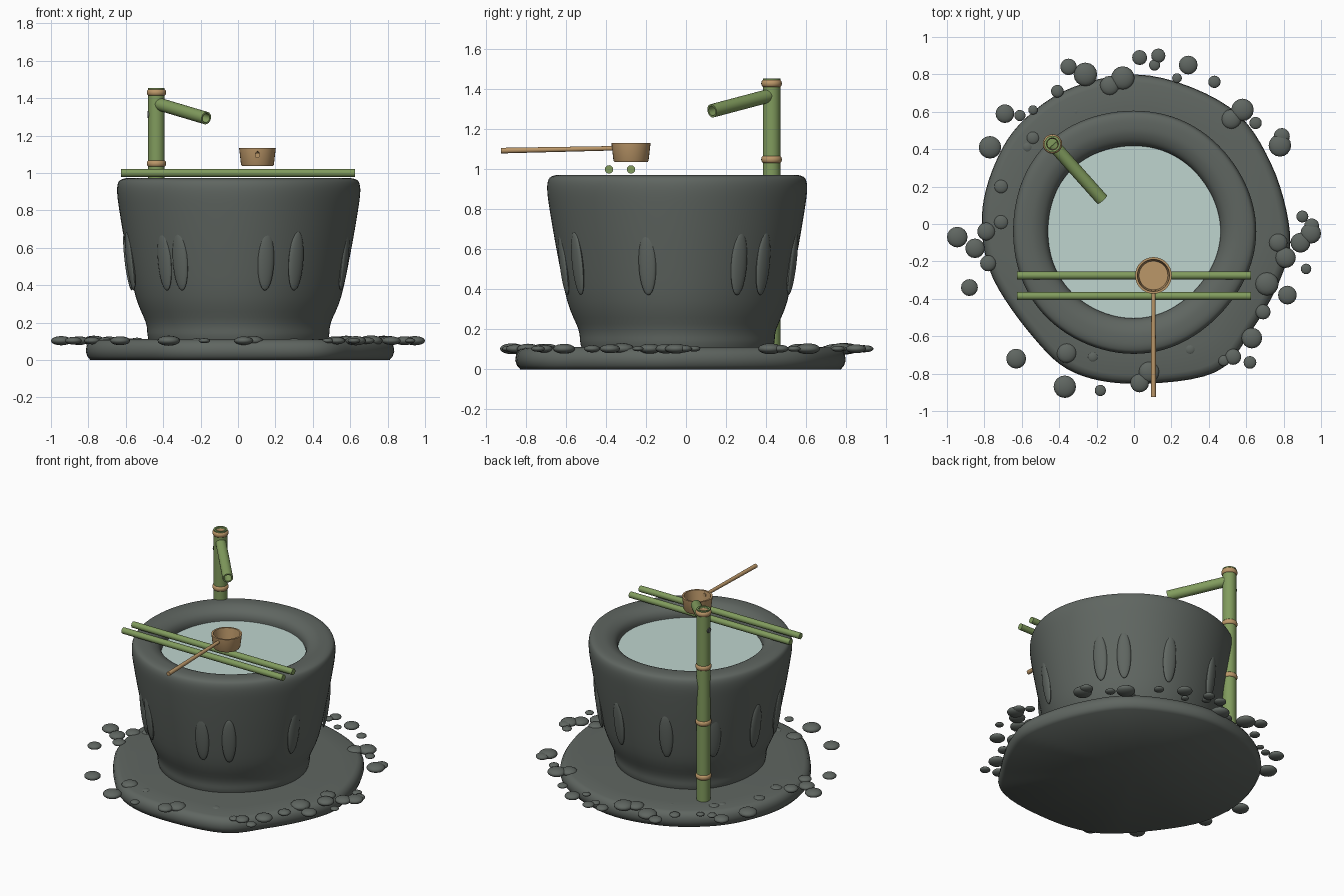
import bpy, bmesh, math
from mathutils import Vector, Matrix

if "Cube" in bpy.data.objects:
    bpy.data.objects.remove(bpy.data.objects["Cube"])


def material(name, rgb):
    m = bpy.data.materials.new(name)
    m.diffuse_color = (*rgb, 1)
    m.use_nodes = True
    m.node_tree.nodes["Principled BSDF"].inputs["Base Color"].default_value = m.diffuse_color
    return m


STONE = material("dark_stone", (0.115, 0.132, 0.119))
WATER = material("pale_water", (0.52, 0.66, 0.62))
BAMBOO = material("green_bamboo", (0.22, 0.33, 0.11))
TAN = material("tan_wood", (0.50, 0.31, 0.14))


def finish(name, bm, mat, angle=40):
    bmesh.ops.remove_doubles(bm, verts=bm.verts, dist=1e-5)
    bmesh.ops.recalc_face_normals(bm, faces=bm.faces)
    me = bpy.data.meshes.new(name)
    bm.to_mesh(me)
    bm.free()
    ob = bpy.data.objects.new(name, me)
    bpy.context.collection.objects.link(ob)
    me.materials.append(mat)
    bpy.ops.object.select_all(action='DESELECT')
    ob.select_set(True)
    bpy.context.view_layer.objects.active = ob
    bpy.ops.object.shade_smooth_by_angle(angle=math.radians(angle))
    return ob


def circle(n, wobble=0.0):
    out = []
    for i in range(n):
        a = 2 * math.pi * i / n
        r = 1 + wobble * (math.sin(3 * a + 1) + 0.7 * math.sin(5 * a + 2))
        out.append((r * math.cos(a), r * math.sin(a)))
    return out


def lathe(name, profile, mat, outline, matrix=Matrix(), angle=40):
    """Sweep (radius, height) points around a unit outline."""
    bm = bmesh.new()
    rings = [[bm.verts.new(matrix @ Vector((x * r, y * r, z))) for x, y in outline]
             for r, z in profile]
    n = len(outline)
    for a, b in zip(rings, rings[1:]):
        for i in range(n):
            j = (i + 1) % n
            bm.faces.new((a[i], a[j], b[j], b[i]))
    return finish(name, bm, mat, angle)


def rod(name, start, end, r, mat, hollow=0.0, r_end=None):
    """Round rod; with hollow > 0 the far end is bored to that depth."""
    start, end = Vector(start), Vector(end)
    d = end - start
    length = d.length
    r2 = r_end or r
    prof = [(0, 0), (r, 0), (r2, length)]
    if hollow:
        prof += [(r2 * 0.72, length), (r2 * 0.72, length - hollow), (0, length - hollow)]
    else:
        prof += [(0, length)]
    mat4 = Matrix.Translation(start) @ d.to_track_quat('Z', 'Y').to_matrix().to_4x4()
    return lathe(name, prof, mat, circle(24), mat4)


def smooth_profile(pts, steps=4, closed=False):
    """Catmull-Rom through 2D points."""
    out, n = [], len(pts)
    get = (lambda k: Vector(pts[k % n])) if closed else (lambda k: Vector(pts[max(0, min(n - 1, k))]))
    for i in range(n if closed else n - 1):
        p0, p1, p2, p3 = (get(i + k) for k in (-1, 0, 1, 2))
        for s in range(steps):
            t = s / steps
            p = 0.5 * (2 * p1 + (p2 - p0) * t + (2 * p0 - 5 * p1 + 4 * p2 - p3) * t * t
                       + (3 * p1 - p0 - 3 * p2 + p3) * t ** 3)
            out.append((p.x, p.y))
    if not closed:
        out.append(tuple(pts[-1]))
    return out


# Irregular ground slab
slab = [(0.83, -0.05), (0.73, 0.32), (0.51, 0.62), (0.08, 0.79), (-0.32, 0.73),
        (-0.61, 0.53), (-0.76, 0.27), (-0.81, 0.0), (-0.75, -0.29), (-0.53, -0.61), (-0.32, -0.79),
        (0.0, -0.85), (0.43, -0.79), (0.63, -0.56), (0.78, -0.29)]
lathe("ground_slab", [(0, 0), (0.975, 0), (0.995, 0.02), (1.005, 0.045), (1.0, 0.075), (0.98, 0.1),
                      (0.95, 0.108), (0.8, 0.112), (0, 0.115)],
      STONE, smooth_profile(slab, 6, True), angle=60)

# Stone basin with rounded rim and bowl
CENTRE = Matrix.Translation((-0.004, -0.04, 0))
basin = [(0.47, 0.08), (0.485, 0.13), (0.495, 0.2), (0.55, 0.34), (0.60, 0.58), (0.638, 0.8),
         (0.65, 0.9), (0.643, 0.95), (0.62, 0.968), (0.58, 0.973), (0.53, 0.968), (0.485, 0.945),
         (0.463, 0.91), (0.455, 0.85), (0.40, 0.72)]
lathe("basin", [(0, 0.08)] + smooth_profile(basin) + [(0, 0.65)], STONE, circle(96, 0.008), CENTRE, 60)
lathe("water", [(0.461, 0.885), (0, 0.885)], WATER, circle(96, 0.008), CENTRE)

# Shallow upright chisel marks around the basin
for i, deg in enumerate((345, 31, 46, 75, 110, 140, 170, 195, 229, 239, 285, 302)):
    a = math.radians(deg)
    bm = bmesh.new()
    bmesh.ops.create_uvsphere(bm, u_segments=20, v_segments=14, radius=1, matrix=(
        CENTRE @ Matrix.Rotation(a, 4, 'Z') @ Matrix.Translation((0.592, 0, 0.53))
        @ Matrix.Rotation(math.radians(7), 4, 'Y') @ Matrix.Diagonal((0.018, 0.045, 0.16, 1))))
    finish(f"chisel_mark_{i + 1}", bm, STONE)

# Flattened pebbles: x, y, radius in hundredths
pebbles = [(-35, 84, 4.4), (-26, 80, 6.3), (-13, 74, 5.2), (-6, 78, 6.3), (3, 89, 4), (13, 90, 3.8),
           (11, 85, 3), (29, 85, 5), (43, 76, 3.3), (23, 78, 2.6), (-41, 71, 3.4), (-69, 59, 5),
           (-61, 58, 3), (-54, 46, 3.6), (-77, 41, 6), (58, 61, 6), (52, 56, 5.3), (65, 54, 3.3),
           (79, 47, 4.3), (78, 42, 6), (-71, 20, 3.8), (-71, 1, 4), (-79, -4, 4.8), (-94.5, -7, 5.5),
           (-85, -13, 5.2), (-78, -21, 4.3), (-88, -34, 4.5), (90, 4, 3.2), (95, -1, 4), (94.5, -5, 5.5),
           (89, -10, 5.3), (77, -10, 5), (81, -18, 5.5), (92, -24, 2.8), (71, -32, 6.3), (82, -38, 5),
           (69, -47, 4), (63, -61, 5.5), (53, -71, 4.3), (62, -74, 3.4), (-36, -69, 5.3),
           (-63, -72, 5.3), (-37, -87, 6), (-18, -89, 3), (3, -85, 5), (8, -79, 5.6)]
small = [(30, -67, 3), (-22, -71, 3), (-57, 41, 2.8), (-54, 61, 2.5), (48, -73, 3), (-31, 60, 2)]
for i, (x, y, r) in enumerate(pebbles + small):
    bm = bmesh.new()
    r /= 100
    bmesh.ops.create_uvsphere(bm, u_segments=16, v_segments=10, radius=1, matrix=(
        Matrix.Translation((x / 100, y / 100, 0.103)) @ Matrix.Diagonal((r, r, r * 0.45, 1))))
    finish(f"pebble_{i + 1}", bm, STONE)

# Bamboo post with tan node rings
PX, PY = -0.436, 0.428
rod("spout_post", (PX, PY, 0.09), (PX, PY, 1.455), 0.044, BAMBOO, hollow=0.06)
for i, z in enumerate((0.28, 0.66, 1.05, 1.43)):
    ring = [(0.040 + 0.012 * math.cos(k * math.pi / 5), 0.018 * math.sin(k * math.pi / 5))
            for k in range(11)]
    ring = [(r, h) for r, h in ring]
    lathe(f"post_node_{i + 1}", ring, TAN, circle(24), Matrix.Translation((PX, PY, z)), 60)

# Sloping spout, and a small plug on the post
rod("spout", (PX, PY, 1.372), (-0.17, 0.13, 1.293), 0.034, BAMBOO, hollow=0.1)
rod("post_plug", (PX, PY, 1.312), (PX - 0.048, PY, 1.312), 0.018, STONE)

# Two rest poles across the rim
for i, y in enumerate((-0.275, -0.385)):
    rod(f"rest_pole_{i + 1}", (-0.625, y, 1.0), (0.625, y, 1.0), 0.021, BAMBOO)

# Ladle cup and handle
lathe("ladle_cup", [(0, 1.037), (0.083, 1.037), (0.088, 1.045), (0.098, 1.132), (0.086, 1.132),
                    (0.077, 1.055), (0, 1.055)],
      TAN, circle(32), Matrix.Translation((0.104, -0.275, 0)))
rod("ladle_handle", (0.104, -0.35, 1.106), (0.104, -0.925, 1.094), 0.011, TAN, r_end=0.014)
